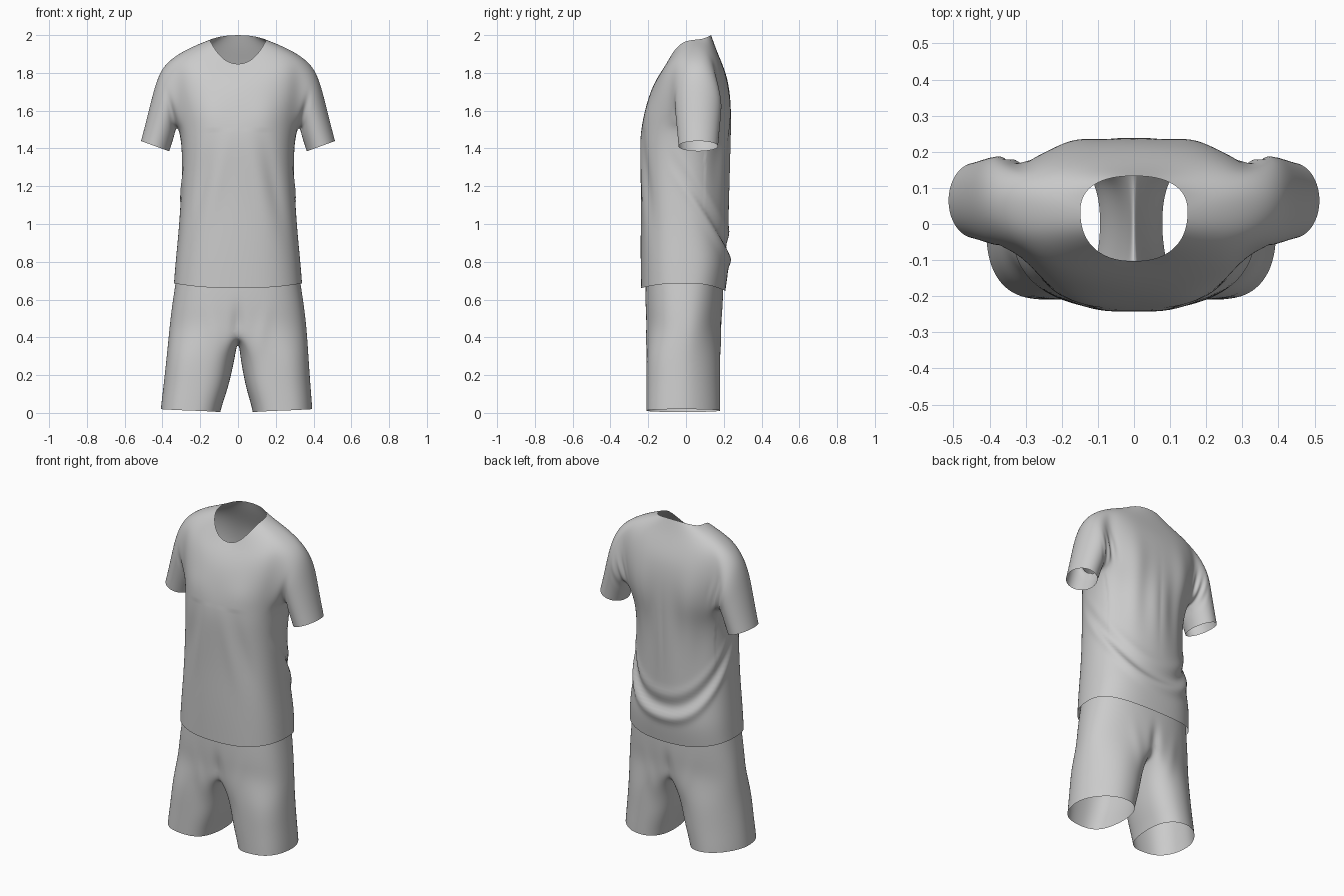
import bpy, bmesh
from math import sin, cos, pi, radians, exp

cube = bpy.data.objects.get("Cube")
if cube:
    bpy.data.objects.remove(cube)

fabric = bpy.data.materials.new("grey fabric")
fabric.use_nodes = True
GREY = (0.6, 0.6, 0.6, 1)
fabric.diffuse_color = GREY
fabric.node_tree.nodes["Principled BSDF"].inputs["Base Color"].default_value = GREY

N = 24  # columns round the body; 0 is the left side, 6 the back, 18 the front


def spow(v, p):
    return (abs(v) ** p) * (1 if v >= 0 else -1)


def body_ring(bm, w, yc, yf, yb, zf, zs, zb, front_p=0.8, back_p=0.8):
    """Closed ring whose depth, height and roundness differ at front and back."""
    ring = []
    for i in range(N):
        a = 2 * pi * i / N
        s = sin(a)
        depth, zend, p = (yb - yc, zb, back_p) if s > 0 else (yc - yf, zf, front_p)
        ring.append(bm.verts.new((w * spow(cos(a), p), yc + depth * spow(s, p),
                                  zs + (zend - zs) * s * s)))
    return ring


def bridge(bm, a, b, skip=()):
    n = len(a)
    for i in range(n):
        if i not in skip:
            bm.faces.new((a[i], a[(i + 1) % n], b[(i + 1) % n], b[i]))


def finish(bm, name, fold):
    """Smooth the cage, then push the cloth folds along the normals."""
    bmesh.ops.recalc_face_normals(bm, faces=bm.faces)
    mesh = bpy.data.meshes.new(name)
    bm.to_mesh(mesh)
    bm.free()
    ob = bpy.data.objects.new(name, mesh)
    bpy.context.collection.objects.link(ob)
    mesh.materials.append(fabric)
    bpy.context.view_layer.objects.active = ob
    ob.select_set(True)
    sub = ob.modifiers.new("smooth", "SUBSURF")
    sub.levels = sub.render_levels = 3
    bpy.ops.object.modifier_apply(modifier=sub.name)
    normals = [v.normal.copy() for v in mesh.vertices]
    for v, n in zip(mesh.vertices, normals):
        v.co += n * fold(v.co)
    bpy.ops.object.shade_smooth()
    ob.select_set(False)


def bump(d, width):
    return exp(-(d / width) ** 2)


# Shirt body, hem to collar: width, side y, front y, back y,
# z at front, side, back, then roundness of front and back
bm = bmesh.new()
shirt_rows = [
    (.342, 0, -.24, .21, .66, .687, .645),
    (.333, 0, -.242, .232, .80, .80, .79),
    (.318, 0, -.242, .225, .95, .95, .93, .79, .9),
    (.306, 0, -.24, .23, 1.12, 1.12, 1.12, .78, 1),
    (.297, 0, -.243, .233, 1.3, 1.3, 1.3, .78, 1),
    (.302, .02, -.246, .236, 1.43, 1.43, 1.43, .78, .95),
    (.318, .05, -.236, .24, 1.53, 1.51, 1.54, .8, .85),
    (.345, .06, -.21, .238, 1.64, 1.63, 1.66),
    (.362, .065, -.182, .222, 1.72, 1.75, 1.77),
    (.348, .065, -.152, .192, 1.775, 1.885, 1.85),
    (.245, .05, -.125, .16, 1.815, 1.94, 1.925),
    (.15, .035, -.104, .134, 1.845, 1.975, 2.0, .86, .84),
]
rows = [body_ring(bm, *r) for r in shirt_rows]
LOW, HIGH = 6, 9  # rows bounding the armholes
for k in range(len(rows) - 1):
    armholes = (22, 23, 0, 1, 10, 11, 12, 13) if LOW <= k < HIGH else ()
    bridge(bm, rows[k], rows[k + 1], armholes)

# Sleeves: (outer x, z), (inner x, z), half depth
sleeve_rings = [((.418, 1.815), (.328, 1.50), .13),
                ((.458, 1.67), (.338, 1.455), .122),
                ((.492, 1.53), (.352, 1.415), .113),
                ((.516, 1.44), (.362, 1.384), .108)]
path = ([(HIGH, c) for c in (0, 1, 2)] + [(8, 2), (7, 2)]
        + [(LOW, c) for c in (2, 1, 0, -1, -2)] + [(7, -2), (8, -2)]
        + [(HIGH, c) for c in (-2, -1)])
for side in (1, -1):
    prev = [rows[r][(c if side > 0 else 12 - c) % N] for r, c in path]
    for (ox, oz), (ix, iz), d in sleeve_rings:
        ring = []
        for i in range(len(path)):
            a = 2 * pi * i / len(path)
            t = (1 + cos(a)) / 2
            ring.append(bm.verts.new((side * (ix + (ox - ix) * t), .065 + d * sin(a),
                                      iz + (oz - iz) * t)))
        bridge(bm, prev, ring)
        prev = ring


def shirt_fold(co):
    x, y, z = abs(co.x), co.y, co.z
    d = 0
    if x < .36 and z < 1.5:
        # Swag sweeping from the sides to the low back
        if y > -.1:
            line = z - (.83 + 1.35 * (.235 - y) + .6 * x * x)
            fade = min(1, (y + .1) / .3)
            d += fade * (.014 * bump(line + .03, .035) - .013 * bump(line - .035, .04))
            d += fade * .005 * bump(line - .11, .03)
        # Long drapes from the chest to the hips
        if y < -.05:
            fade = bump(z - 1.22, .22)
            d += fade * (.004 * bump(x - .07 - .22 * (1.4 - z), .04)
                         - .009 * bump(x - .15 - .22 * (1.4 - z), .04))
    # Shoulder blades and upright back folds
    if y > .1 and x < .3:
        d += .01 * bump(x - .17, .07) * bump(z - 1.58, .16)
        d += .003 * sin(x * 50) * bump(z - 1.35, .2)
    # Crease between chest and sleeve, with gathers behind it
    if y < .02 and 1.4 < z < 1.8:
        d -= .012 * bump(x - .325 - .22 * (z - 1.47), .016) * bump(z - 1.57, .09)
    if y > .1 and .26 < x < .4 and 1.42 < z < 1.78:
        d += .005 * sin((x - z * .25) * 150) * bump(z - 1.6, .08) * bump(x - .33, .04)
    # Chest
    if y < -.05:
        d += .006 * bump(x - .15, .09) * bump(z - 1.58, .09)
    return d


finish(bm, "shirt", shirt_fold)

# Shorts: hips from the waist down to the fork
bm = bmesh.new()
hip_rows = [(.295, 0, -.2, .185, .9, .9, .9),
            (.318, 0, -.212, .195, .78, .78, .78),
            (.338, 0, -.217, .2, .66, .66, .66, .8, .88),
            (.356, 0, -.217, .197, .55, .54, .55, .8, .95),
            (.368, 0, -.212, .19, .46, .43, .46, .8, 1)]
hips = [body_ring(bm, *r) for r in hip_rows]
for a, b in zip(hips, hips[1:]):
    bridge(bm, a, b)
fork = [bm.verts.new((0, y, z)) for y, z in ((.145, .41), (-.01, .37), (-.18, .41))]

# Legs: inner x, outer x, z
leg_rows = [(.008, .378, .3), (.035, .39, .16), (.068, .4, .06), (.08, .404, .012)]
angles = [radians(-112 + 224 * i / 12) for i in range(13)] + [radians(a) for a in (142, 180, 218)]
for side in (1, -1):
    prev = [hips[-1][(c if side > 0 else 12 - c) % N] for c in range(-6, 7)] + fork
    for inner, outer, z in leg_rows:
        ring = []
        for a in angles:
            # Full at the front, slimmer towards the outer back
            c, s = cos(a), sin(a)
            p = (.82 if c > 0 else .7) if s < 0 else (1.08 if c > 0 else .85)
            y = .198 * spow(s, p)
            x = (inner + outer) / 2 + (outer - inner) / 2 * spow(c, p) - .12 * max(y, 0)
            ring.append(bm.verts.new((side * x - .02 * (.4 - z), y - .014, z + .008 * c)))
        bridge(bm, prev, ring)
        prev = ring


def shorts_fold(co):
    # Centre crease and soft folds fanning out from the fork
    x, z = abs(co.x), co.z
    return (-.014 * bump(x, .03) * bump(z - .47, .09)
            + .004 * bump(x - .1 - .2 * (z - .3), .035) * bump(z - .42, .12))


finish(bm, "shorts", shorts_fold)
